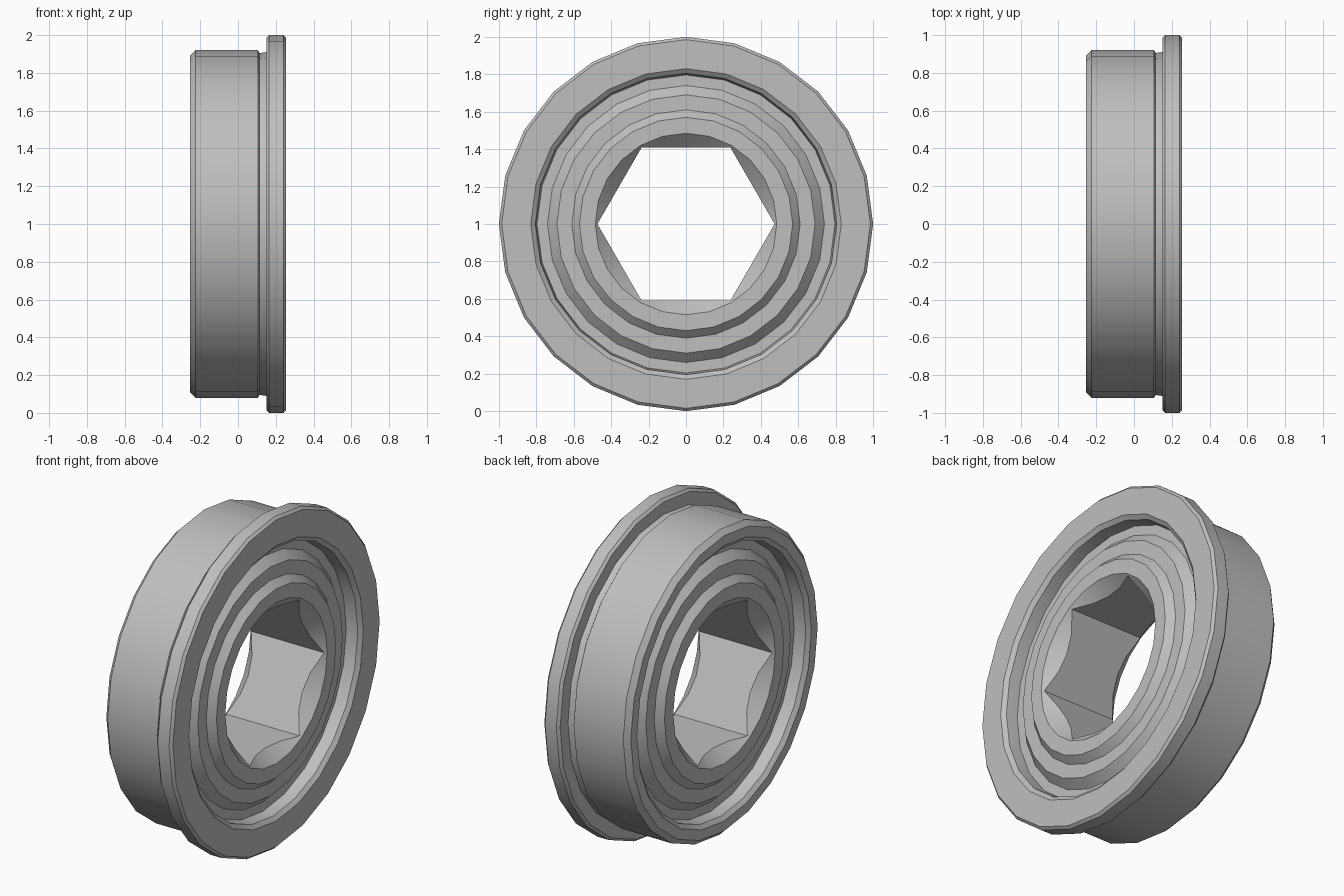
import bpy
import bmesh
from math import cos, sin, radians, tau, pi

cube = bpy.data.objects.get("Cube")
if cube:
    bpy.data.objects.remove(cube, do_unlink=True)

SEGMENTS = 24      # divisible by six, so the hex corners fall on columns
CENTRE_Z = 1.0
HALF = 0.255       # half the width of the bearing

steel = bpy.data.materials.new("steel_grey")
steel.use_nodes = True
colour = (0.52, 0.52, 0.52, 1)
steel.diffuse_color = colour
steel.node_tree.nodes["Principled BSDF"].inputs["Base Color"].default_value = colour


def lathe(name, profile_at):
    """Revolve a closed (x, radius) profile, which may vary with angle, about x."""
    bm = bmesh.new()
    columns = []
    for i in range(SEGMENTS):
        a = tau * i / SEGMENTS
        columns.append([bm.verts.new((x, r * cos(a), CENTRE_Z + r * sin(a)))
                        for x, r in profile_at(a)])
    for i, col in enumerate(columns):
        nxt = columns[(i + 1) % SEGMENTS]
        for j in range(len(col)):
            k = (j + 1) % len(col)
            bm.faces.new((col[j], col[k], nxt[k], nxt[j]))
    bmesh.ops.recalc_face_normals(bm, faces=bm.faces)
    mesh = bpy.data.meshes.new(name)
    bm.to_mesh(mesh)
    bm.free()
    mesh.materials.append(steel)
    obj = bpy.data.objects.new(name, mesh)
    bpy.context.collection.objects.link(obj)
    bpy.ops.object.select_all(action="DESELECT")
    obj.select_set(True)
    bpy.context.view_layer.objects.active = obj
    bpy.ops.object.shade_smooth_by_angle(angle=radians(28))
    return obj


# Outer ring: body, relief groove, flange and chamfered inner lips
outer_profile = [
    (-HALF, 0.83), (-HALF, 0.89), (-HALF + 0.03, 0.92),
    (0.105, 0.92), (0.115, 0.905), (0.15, 0.91),
    (0.15, 0.985), (0.165, 1.0), (0.24, 1.0), (HALF, 0.985),
    (HALF, 0.83), (HALF - 0.02, 0.805), (HALF - 0.1, 0.795),
    (-HALF + 0.1, 0.795), (-HALF + 0.02, 0.805),
]
lathe("outer_ring", lambda a: outer_profile)

# Stepped shields, one on each side
shield = [(0.215, 0.60), (0.215, 0.69), (0.165, 0.74), (0.165, 0.80),
          (0.15, 0.80), (0.15, 0.60)]
for side, sign in (("left", 1), ("right", -1)):
    lathe(side + "_shield", lambda a: [(sign * x, r) for x, r in shield])


# Inner ring with a hexagonal bore, countersunk at both ends
def inner_profile(a):
    flat, mouth = 0.41, 0.485
    bore = flat / cos((a % (pi / 3)) - pi / 6)
    depth = HALF - (mouth - bore)
    half = [(depth, bore), (HALF, mouth), (HALF, 0.57), (HALF - 0.04, 0.61)]
    return half + [(-x, r) for x, r in reversed(half)]


lathe("inner_ring", inner_profile)
